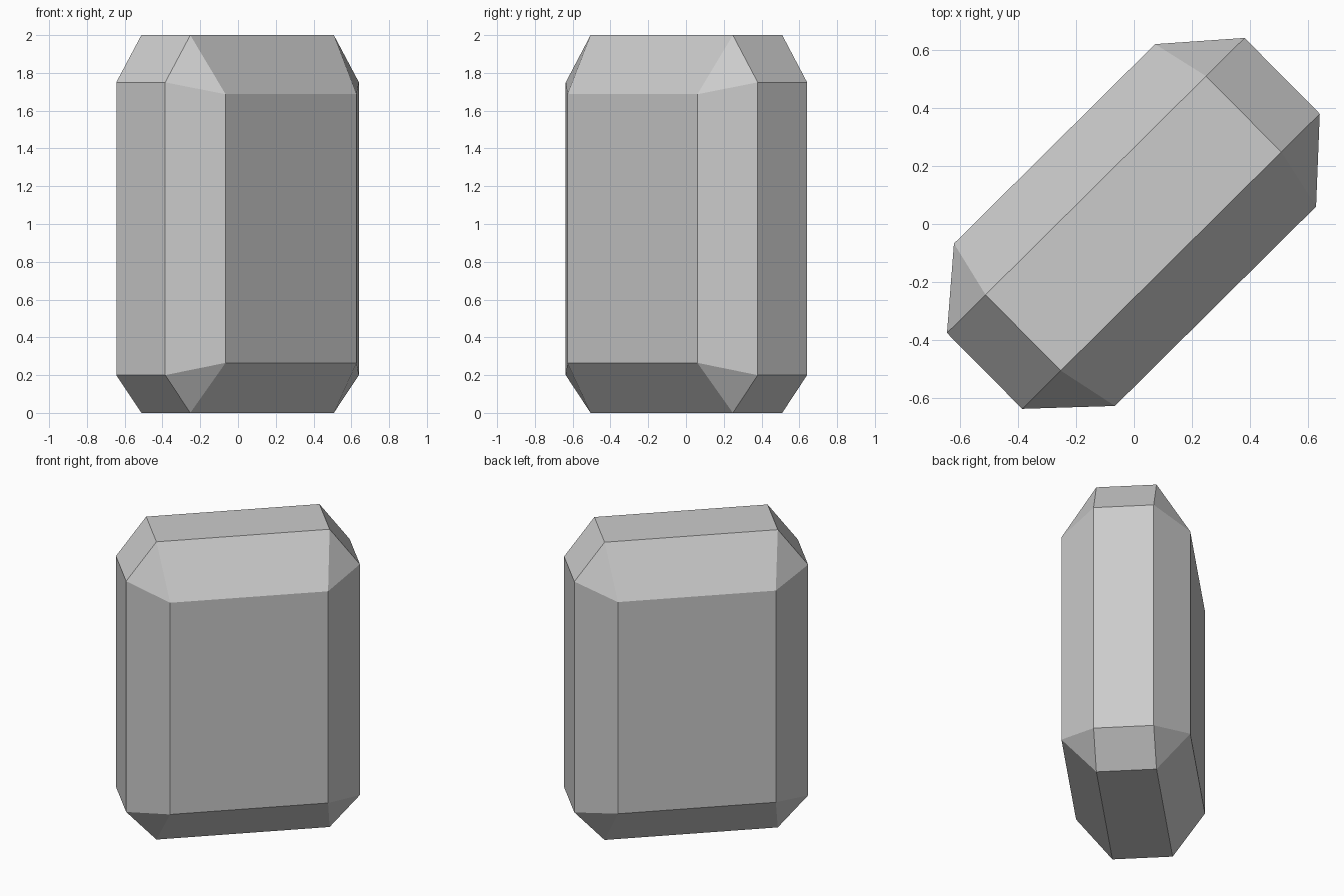
import bpy, bmesh, math
from mathutils import Matrix

if "Cube" in bpy.data.objects:
    bpy.data.objects.remove(bpy.data.objects["Cube"])

# Level loops of a faceted slab, in local axes: u along the length, v across
CAP_U, CAP_V = 0.535, 0.184      # flat top and bottom rectangles
END_U, END_V = 0.722, 0.184      # vertical end facets
SIDE_U, SIDE_V = 0.488, 0.394    # broad vertical side facets
OFFSET = 0.005                   # slight sideways lean of caps against sides


def rect(bm, u, v, z, dv=0.0):
    """Add the four corners of a rectangle at height z."""
    for su in (-1, 1):
        for sv in (-1, 1):
            bm.verts.new((su * u, sv * v + dv, z))


bm = bmesh.new()
# Top and bottom caps
for z in (0.0, 2.0):
    rect(bm, CAP_U, CAP_V, z, 0.003)
# End facets
for z in (0.2, 1.75):
    rect(bm, END_U, END_V, z, 0.003)
# Broad side facets
for z in (0.265, 1.687):
    rect(bm, SIDE_U, SIDE_V, z, -OFFSET)

# Skin the convex solid and merge coplanar triangles
bmesh.ops.convex_hull(bm, input=bm.verts)
bmesh.ops.dissolve_limit(bm, angle_limit=math.radians(1.5),
                         verts=bm.verts, edges=bm.edges)
bmesh.ops.recalc_face_normals(bm, faces=bm.faces)
# Turn the slab diagonally
bm.transform(Matrix.Rotation(math.radians(44.75), 4, 'Z'))

mesh = bpy.data.meshes.new("faceted_slab")
bm.to_mesh(mesh)
bm.free()
bpy.context.collection.objects.link(bpy.data.objects.new("faceted_slab", mesh))
